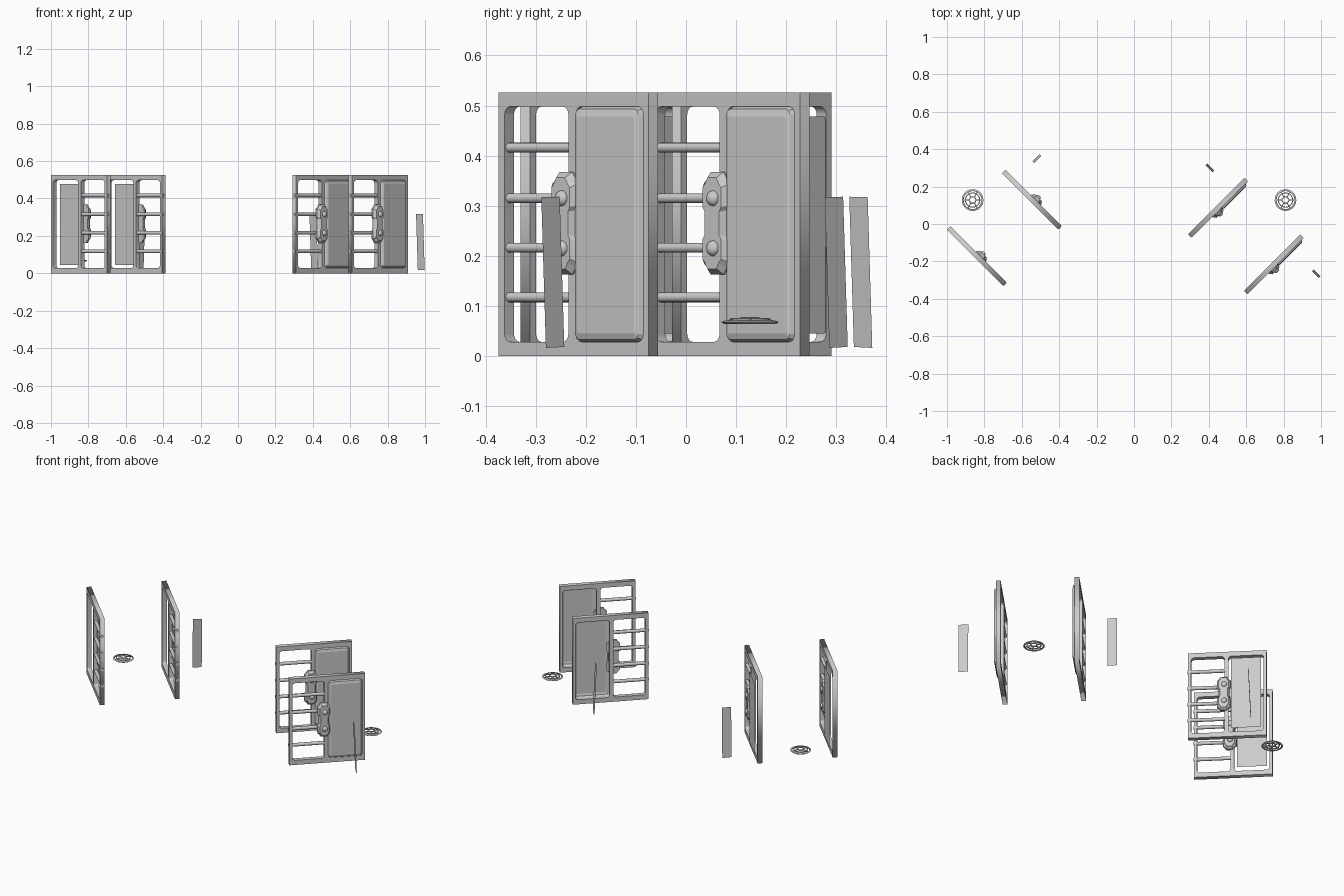
import bpy, bmesh
from math import sin, cos, pi, radians
from mathutils import Matrix, Vector

if "Cube" in bpy.data.objects:
    bpy.data.objects.remove(bpy.data.objects["Cube"])

W, H, T = 0.424, 0.526, 0.0265   # gate width, height, thickness


def make(name, me, mat=None, smooth=False):
    ob = bpy.data.objects.new(name, me)
    bpy.context.collection.objects.link(ob)
    if mat:
        ob.matrix_world = mat
    if smooth:
        for p in me.polygons:
            p.use_smooth = True
    return ob


def to_mesh(bm, name, recalc=True):
    if recalc:
        bmesh.ops.recalc_face_normals(bm, faces=bm.faces)
    me = bpy.data.meshes.new(name)
    bm.to_mesh(me)
    bm.free()
    return me


def round_rect(x0, x1, z0, z1, r, n=4):
    pts = []
    for cx, cz, a0 in ((x1 - r, z1 - r, 0), (x0 + r, z1 - r, 90),
                       (x0 + r, z0 + r, 180), (x1 - r, z0 + r, 270)):
        for i in range(n + 1):
            a = radians(a0 + 90 * i / n)
            pts.append((cx + r * cos(a), cz + r * sin(a)))
    return pts


def loc(x, p, z):
    """x from the left edge, p = distance in front of the front face."""
    return Vector((x - W / 2, -(p + T / 2), z))


def loft(layers, name, cap_start=False, cap_end=True):
    """Skin a list of (outline, depth) layers."""
    bm = bmesh.new()
    rings = [[bm.verts.new(loc(x, p, z)) for x, z in o] for o, p in layers]
    for a, b in zip(rings, rings[1:]):
        for i in range(len(a)):
            j = (i + 1) % len(a)
            bm.faces.new((a[i], a[j], b[j], b[i]))
    if cap_start:
        bm.faces.new(rings[0][::-1])
    if cap_end:
        bm.faces.new(rings[-1])
    return to_mesh(bm, name, cap_start)


# frame with two rounded openings
def frame_mesh():
    cu = bpy.data.curves.new("frame_profile", 'CURVE')
    cu.dimensions, cu.fill_mode, cu.extrude = '2D', 'BOTH', T / 2
    for o in ([(0, 0), (W, 0), (W, H), (0, H)],
              round_rect(0.017, 0.197, 0.028, 0.498, 0.016),
              round_rect(0.218, 0.409, 0.028, 0.498, 0.016)):
        s = cu.splines.new('POLY')
        s.points.add(len(o) - 1)
        for pt, (x, z) in zip(s.points, o):
            pt.co = (x - W / 2, z, 0, 1)
        s.use_cyclic_u = True
    tmp = make("frame_profile", cu)
    me = bpy.data.meshes.new_from_object(
        tmp.evaluated_get(bpy.context.evaluated_depsgraph_get()))
    bpy.data.objects.remove(tmp)
    me.transform(Matrix.Rotation(pi / 2, 4, 'X'))
    return me


# raised panel: bevelled for one pair, flat plate only for the other
face = round_rect(0.233, 0.395, 0.045, 0.478, 0.004, 2)
edge = round_rect(0.218, 0.409, 0.028, 0.498, 0.016, 2)
lip = round_rect(0.2245, 0.4025, 0.033, 0.493, 0.010, 2)
panel_bevel = loft([(edge, -0.003), (lip, 0.008), (face, 0.012)], "panel_bevelled")
panel_flat = loft([(face, 0.012)], "panel_flat")


# lock body: waisted block with chamfered edges
def lock_outline(s):
    q = [(0.018, 0.102), (0.028, 0.088), (0.037, 0.080), (0.037, 0.036), (0.029, 0.026)]
    half = q + [(x, -z) for x, z in reversed(q)]
    pts = half + [(-x, -z) for x, z in half]
    return [(0.194 + x * (1 - s / 0.037), 0.265 + z * (1 - s / 0.102)) for x, z in pts]


lock_me = loft([(lock_outline(0), -0.008), (lock_outline(0), 0.004),
                (lock_outline(0.011), 0.019)], "lock", True)

# lock knobs
bm = bmesh.new()
for z in (0.215, 0.315):
    bmesh.ops.create_uvsphere(
        bm, u_segments=16, v_segments=10, radius=0.0155,
        matrix=Matrix.Translation(loc(0.197, 0.018, z)) @ Matrix.Diagonal((1, 0.8, 1, 1)))
knob_me = to_mesh(bm, "knobs")

# four horizontal bars
bm = bmesh.new()
for z in (0.117, 0.216, 0.315, 0.416):
    bmesh.ops.create_cone(
        bm, cap_ends=True, segments=16, radius1=0.0098, radius2=0.0098, depth=0.208,
        matrix=Matrix.Translation(loc(0.101, -T / 2, z)) @ Matrix.Rotation(pi / 2, 4, 'Y'))
bar_me = to_mesh(bm, "bars")

frame_me = frame_mesh()
gates = [("left_outer", -0.841, -0.171, 135, panel_flat),
         ("left_inner", -0.546, 0.131, 135, panel_flat),
         ("right_inner", 0.450, 0.087, 45, panel_bevel),
         ("right_outer", 0.749, -0.215, 45, panel_bevel)]
smooth_parts = []
for n, x, y, ang, panel in gates:
    m = Matrix.Translation((x, y, 0)) @ Matrix.Rotation(radians(ang), 4, 'Z')
    make(n + "_gate_frame", frame_me, m)
    make(n + "_gate_panel", panel, m)
    make(n + "_gate_lock", lock_me, m)
    make(n + "_gate_knobs", knob_me, m, True)
    smooth_parts.append(make(n + "_gate_bars", bar_me, m))

# loose upright strips, leaning slightly
for i, (x, y, ang, lean) in enumerate(((0.975, -0.266, -45, 0.0065),
                                       (0.405, 0.300, -45, 0.0065),
                                       (-0.519, 0.349, 45, 0.0065))):
    bm = bmesh.new()
    vs = [bm.verts.new(c) for c in ((-0.026, lean, 0.018), (0.026, lean, 0.016),
                                    (0.026, -lean, 0.317), (-0.026, -lean, 0.318))]
    bm.faces.new(vs)
    make(f"strip_{i + 1}", to_mesh(bm, "strip"),
         Matrix.Translation((x, y, 0)) @ Matrix.Rotation(radians(ang), 4, 'Z'))


# spoked drain discs
def ring(bm, prof, n=24):
    loops = [[bm.verts.new((r * cos(2 * pi * i / n), r * sin(2 * pi * i / n), z))
              for i in range(n)] for r, z in prof]
    for a, b in zip(loops, loops[1:] + loops[:1]):
        for i in range(n):
            j = (i + 1) % n
            bm.faces.new((a[i], a[j], b[j], b[i]))


bm = bmesh.new()
ring(bm, [(0.058, 0.068), (0.049, 0.071), (0.048, 0.066), (0.052, 0.064)])
ring(bm, [(0.041, 0.074), (0.036, 0.076), (0.036, 0.071), (0.041, 0.069)])
ring(bm, [(0.023, 0.077), (0.016, 0.078), (0.016, 0.073), (0.023, 0.072)], 6)
for k in range(6):
    g = bmesh.ops.create_cube(bm, size=1)
    m = (Matrix.Rotation(k * pi / 3, 4, 'Z') @ Matrix.Translation((0.0355, 0, 0.072))
         @ Matrix.Rotation(radians(9), 4, 'Y') @ Matrix.Diagonal((0.031, 0.005, 0.004, 1)))
    bmesh.ops.transform(bm, matrix=m, verts=g['verts'])
disc_me = to_mesh(bm, "disc")
for n, x in (("left", -0.863), ("right", 0.810)):
    make(n + "_spoked_disc", disc_me, Matrix.Translation((x, 0.128, 0)))

# smooth the round bars, keeping their ends sharp
bpy.context.view_layer.update()
bpy.ops.object.select_all(action='DESELECT')
smooth_parts[0].select_set(True)
bpy.context.view_layer.objects.active = smooth_parts[0]
bpy.ops.object.shade_smooth_by_angle(angle=radians(40))
